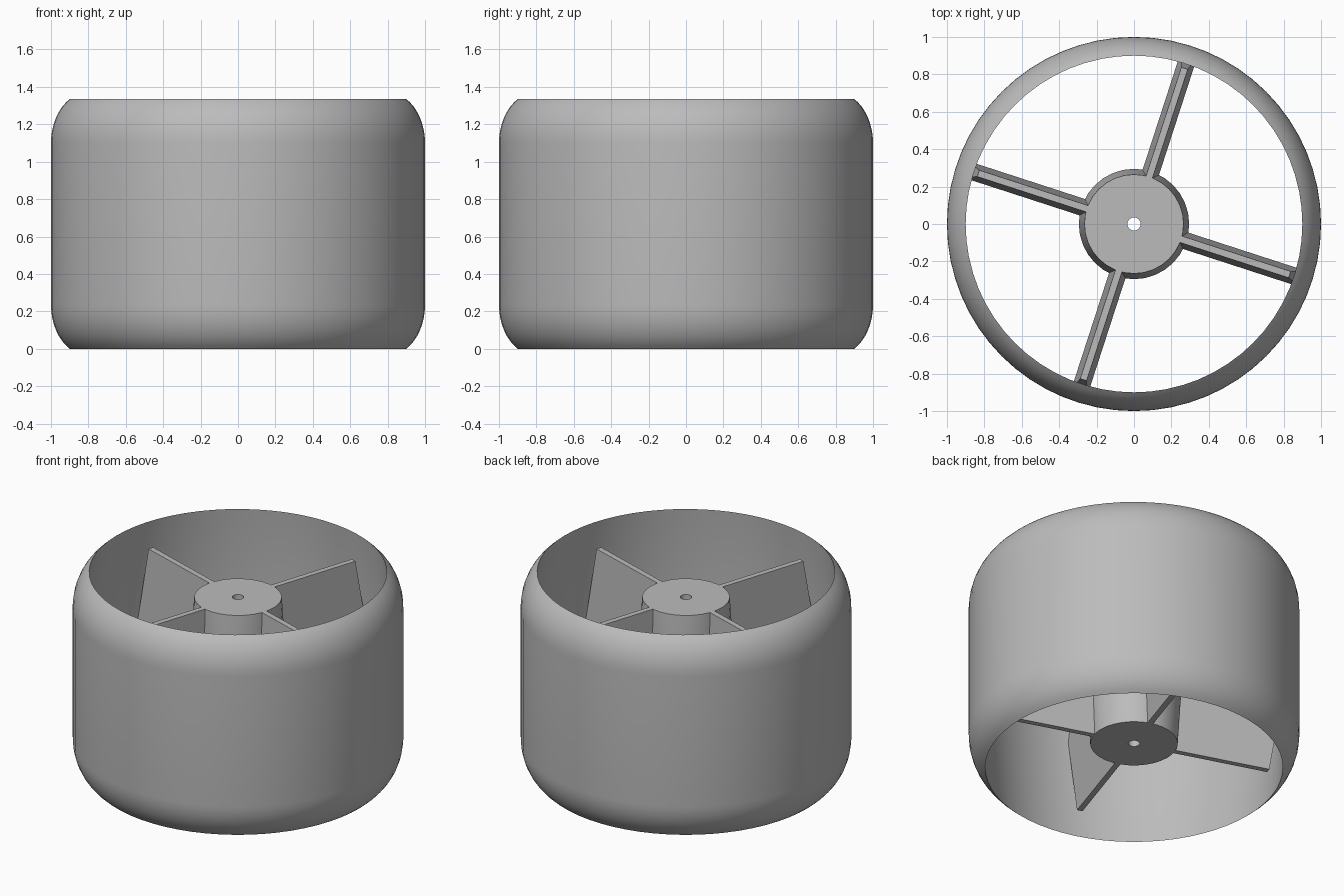
import bpy, bmesh, math
from mathutils import Matrix

cube = bpy.data.objects.get("Cube")
if cube:
    bpy.data.objects.remove(cube)

HEIGHT = 1.335
MID = HEIGHT / 2

grey = bpy.data.materials.new("mid_grey")
grey.use_nodes = True
colour = (0.5, 0.5, 0.5, 1)
grey.diffuse_color = colour
grey.node_tree.nodes["Principled BSDF"].inputs["Base Color"].default_value = colour


def finish(name, bm, angle=None):
    bmesh.ops.recalc_face_normals(bm, faces=bm.faces)
    mesh = bpy.data.meshes.new(name)
    bm.to_mesh(mesh)
    bm.free()
    mesh.materials.append(grey)
    obj = bpy.data.objects.new(name, mesh)
    bpy.context.collection.objects.link(obj)
    if angle:
        bpy.ops.object.select_all(action='DESELECT')
        obj.select_set(True)
        bpy.context.view_layer.objects.active = obj
        bpy.ops.object.shade_smooth_by_angle(angle=math.radians(angle))
    return obj


def revolve(name, profile, sides, angle=None):
    """Spin a closed (radius, z) profile around the vertical axis."""
    bm = bmesh.new()
    rings = []
    for k in range(sides):
        a = 2 * math.pi * k / sides
        rings.append([bm.verts.new((r * math.cos(a), r * math.sin(a), z))
                      for r, z in profile])
    n = len(profile)
    for k in range(sides):
        p, q = rings[k], rings[(k + 1) % sides]
        for i in range(n):
            j = (i + 1) % n
            bm.faces.new((p[i], q[i], q[j], p[j]))
    return finish(name, bm, angle)


# Tread: rounded shoulders outside, opening widest at mid height inside
shoulder = []
for i in range(9):
    t = math.radians(60) * i / 8
    shoulder.append((0.8 + 0.2 * math.cos(t), 0.235 * (1 - math.sin(t) / math.sin(math.radians(60)))))
lower = shoulder[::-1]
upper = [(r, HEIGHT - z) for r, z in shoulder]
revolve("tread", lower + upper + [(0.95, MID)], 64, 35)

# Hub: tapers from mid height to both ends, with an axle hole
HUB_HALF = 0.5
top, bottom = MID + HUB_HALF, MID - HUB_HALF
revolve("hub", [(0.035, bottom), (0.265, bottom), (0.295, MID),
                (0.265, top), (0.035, top)], 32, 30)


# Spokes: thin plates, thickest and longest at mid height
def spoke(name, angle):
    bm = bmesh.new()
    layers = []
    for z, half, end in ((bottom, 0.018, 0.875), (MID, 0.046, 0.948), (top, 0.018, 0.875)):
        corners = ((0.2, -half), (end, -half), (end, half), (0.2, half))
        layers.append([bm.verts.new((x, y, z)) for x, y in corners])
    for low, high in zip(layers, layers[1:]):
        for i in range(4):
            j = (i + 1) % 4
            bm.faces.new((low[i], low[j], high[j], high[i]))
    bm.faces.new(layers[0][::-1])
    bm.faces.new(layers[-1])
    bmesh.ops.transform(bm, matrix=Matrix.Rotation(angle, 4, 'Z'), verts=bm.verts)
    finish(name, bm)


for k in range(4):
    spoke(f"spoke_{k + 1}", math.radians(72 + 90 * k))
